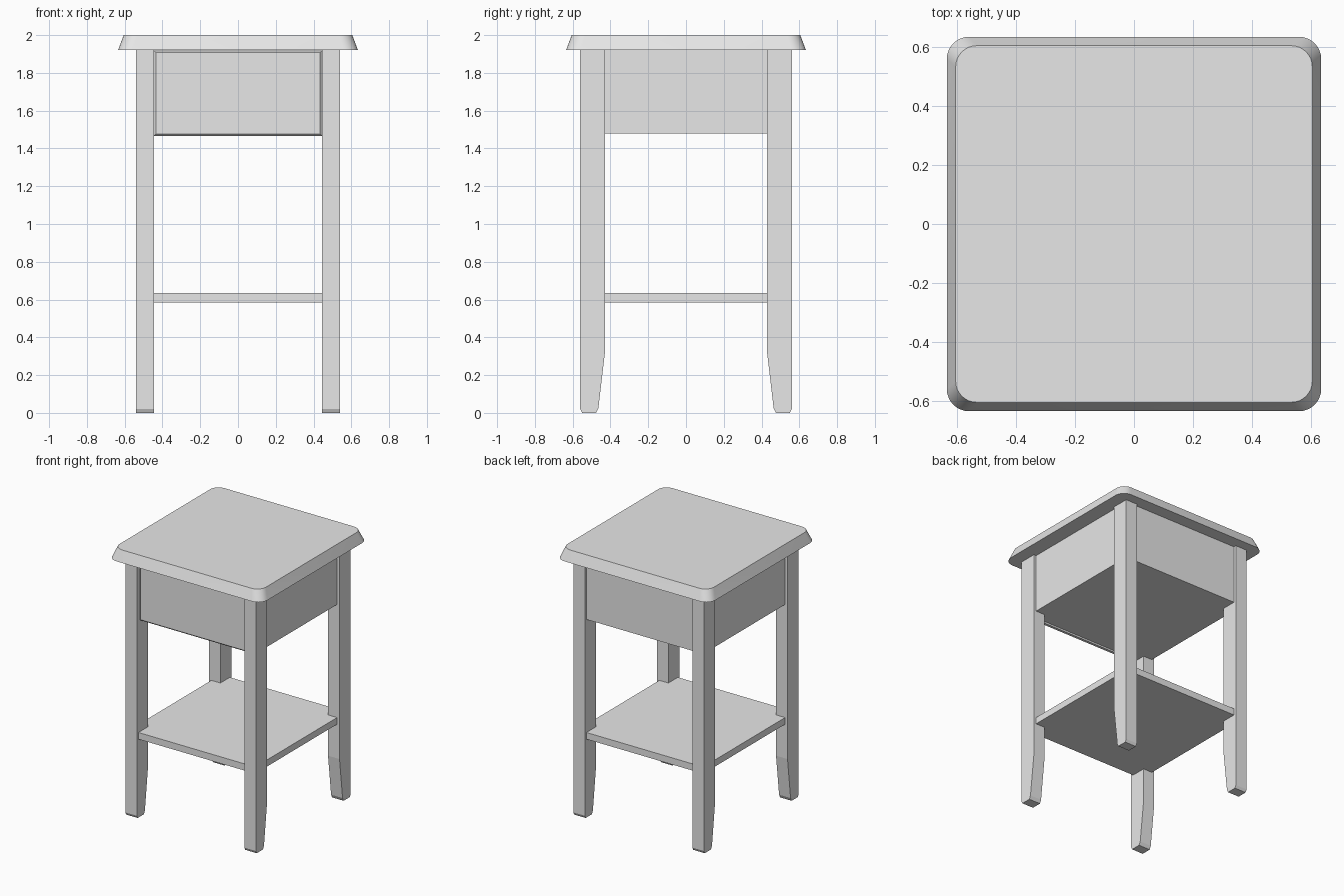
import bpy, bmesh
from mathutils import Vector

default = bpy.data.objects.get("Cube")
if default:
    bpy.data.objects.remove(default, do_unlink=True)

GREY = (0.8, 0.8, 0.8, 1)
paint = bpy.data.materials.new("light_grey_paint")
paint.use_nodes = True
paint.diffuse_color = GREY
bsdf = next(n for n in paint.node_tree.nodes if n.type == 'BSDF_PRINCIPLED')
bsdf.inputs["Base Color"].default_value = GREY


def finish(name, bm):
    bmesh.ops.recalc_face_normals(bm, faces=bm.faces)
    mesh = bpy.data.meshes.new(name)
    bm.to_mesh(mesh)
    bm.free()
    mesh.materials.append(paint)
    obj = bpy.data.objects.new(name, mesh)
    bpy.context.collection.objects.link(obj)
    return obj


def block(lo, hi):
    """Box between two corners, as a bmesh."""
    bm = bmesh.new()
    bmesh.ops.create_cube(bm, size=1)
    lo, hi = Vector(lo), Vector(hi)
    for v in bm.verts:
        v.co = (lo + hi) / 2 + v.co * (hi - lo)
    return bm


# Tabletop: rounded square slab whose rim slopes inward to the top
BOTTOM, TOP, RIM, UPPER = 1.92, 2.0, 0.635, 0.605
bm = block((-RIM, -RIM, BOTTOM), (RIM, RIM, TOP))
uprights = [e for e in bm.edges if abs(e.verts[0].co.z - e.verts[1].co.z) > 0.01]
bmesh.ops.bevel(bm, geom=uprights, offset=0.075, segments=8, profile=0.5, affect='EDGES')
for v in bm.verts:
    if v.co.z > BOTTOM + 0.01:
        v.co.x *= UPPER / RIM
        v.co.y *= UPPER / RIM
top = finish("tabletop", bm)
bpy.context.view_layer.objects.active = top
top.select_set(True)
bpy.ops.object.shade_smooth_by_angle(angle=0.5)
top.select_set(False)

# Apron box and lower shelf, set slightly behind the leg faces
finish("apron_box", block((-0.52, -0.515, 1.48), (0.52, 0.54, BOTTOM)))
finish("lower_shelf", block((-0.52, -0.54, 0.585), (0.52, 0.54, 0.635)))

# Drawer front with a chamfered border
bm = block((-0.445, -0.53, 1.467), (0.445, -0.5, 1.917))
rim = [e for e in bm.edges if all(v.co.y < -0.52 for v in e.verts)]
bmesh.ops.bevel(bm, geom=rim, offset=0.01, segments=1, affect='EDGES')
finish("drawer_front", bm)

# Legs: side profile (y, z) with a tapered inner edge and chamfered foot
PROFILE = [(0.56, BOTTOM), (0.56, 0.02), (0.55, 0), (0.476, 0),
           (0.464, 0.025), (0.428, 0.33), (0.428, BOTTOM)]
for x_name, sx in (("left", 1), ("right", -1)):
    for y_name, sy in (("front", -1), ("back", 1)):
        bm = bmesh.new()
        face = bm.faces.new([bm.verts.new((sx * 0.445, sy * y, z)) for y, z in PROFILE])
        out = bmesh.ops.extrude_face_region(bm, geom=[face])
        moved = [g for g in out["geom"] if isinstance(g, bmesh.types.BMVert)]
        bmesh.ops.translate(bm, verts=moved, vec=(sx * 0.095, 0, 0))
        finish(f"{y_name}_{x_name}_leg", bm)
